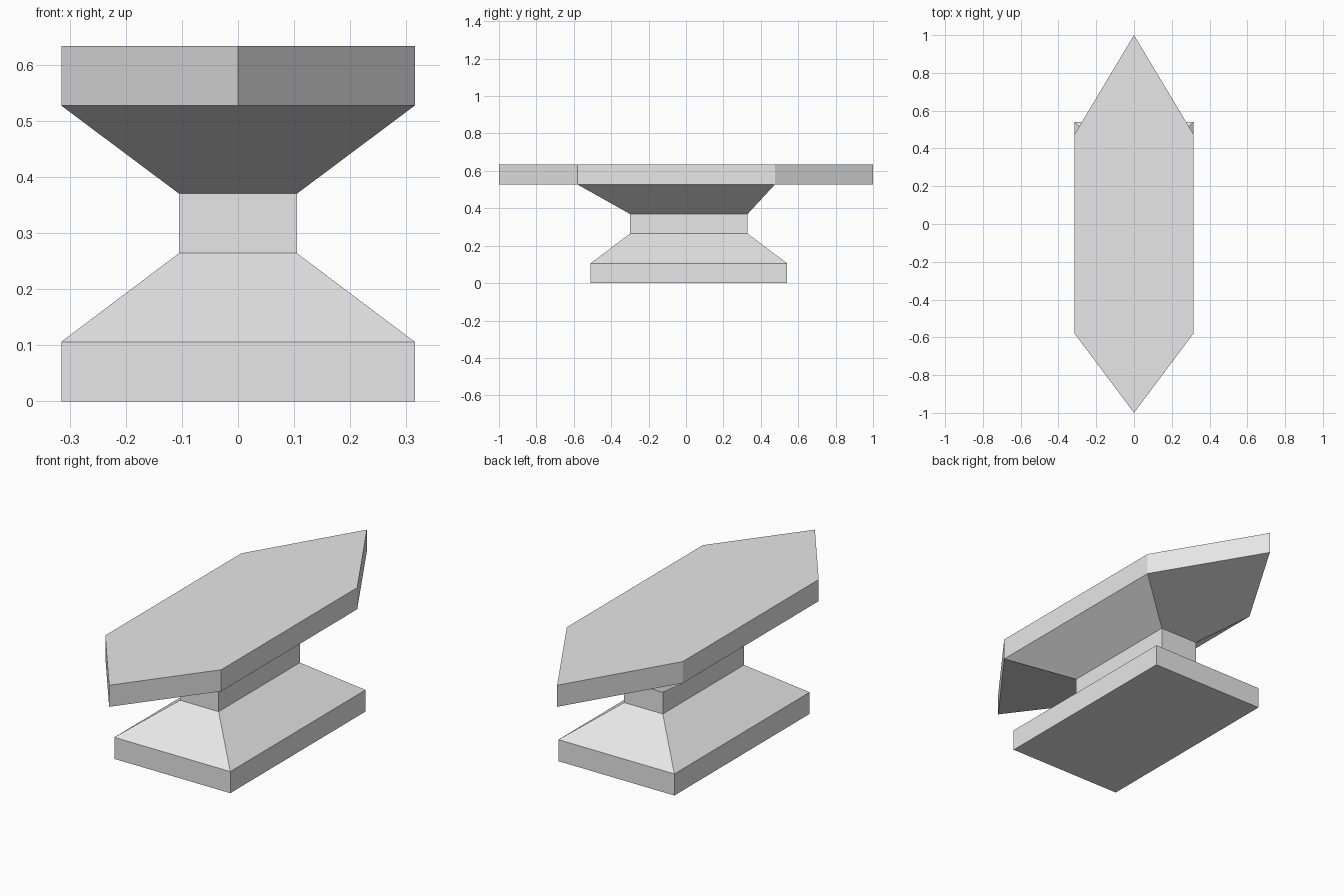
import bpy
import bmesh

cube = bpy.data.objects.get("Cube")
if cube:
    bpy.data.objects.remove(cube, do_unlink=True)

steel = bpy.data.materials.new("plain_grey")
steel.use_nodes = True
colour = (0.8, 0.8, 0.8, 1)
steel.diffuse_color = colour
steel.node_tree.nodes["Principled BSDF"].inputs["Base Color"].default_value = colour


def rect(half_width, front, back):
    return [(-half_width, front), (half_width, front), (half_width, back), (-half_width, back)]


def make_part(name, build):
    bm = bmesh.new()
    build(bm)
    mesh = bpy.data.meshes.new(name)
    bm.to_mesh(mesh)
    bm.free()
    mesh.materials.append(steel)
    obj = bpy.data.objects.new(name, mesh)
    bpy.context.collection.objects.link(obj)
    return obj


def ring(bm, outline, z):
    return [bm.verts.new((x, y, z)) for x, y in outline]


def bridge(bm, low, high):
    n = len(low)
    for i in range(n):
        j = (i + 1) % n
        bm.faces.new((low[i], low[j], high[j], high[i]))


WIDE, NARROW = 0.315, 0.105
WAIST = rect(NARROW, -0.30, 0.33)
FOOT = rect(WIDE, -0.51, 0.54)
HEAD = [(0, -1), (WIDE, -0.58), (WIDE, 0.475), (0, 1), (-WIDE, 0.475), (-WIDE, -0.58)]


# Slab foot with sloping shoulders
def build_base(bm):
    bottom, rim, neck = ring(bm, FOOT, 0), ring(bm, FOOT, 0.106), ring(bm, WAIST, 0.264)
    bm.faces.new(bottom[::-1])
    bridge(bm, bottom, rim)
    bridge(bm, rim, neck)


# Straight block between foot and head
def build_waist(bm):
    bridge(bm, ring(bm, WAIST, 0.264), ring(bm, WAIST, 0.37))


# Pointed head flaring out of the waist
def build_head(bm):
    fl, fr, br, bl = ring(bm, WAIST, 0.37)
    under, top = ring(bm, HEAD, 0.527), ring(bm, HEAD, 0.633)
    front_tip, front_r, back_r, back_tip, back_l, front_l = under
    bm.faces.new((front_tip, front_l, fl, fr, front_r))
    bm.faces.new((back_tip, back_r, br, bl, back_l))
    bm.faces.new((fr, br, back_r, front_r))
    bm.faces.new((bl, fl, front_l, back_l))
    bridge(bm, under, top)
    bm.faces.new(top)


make_part("base", build_base)
make_part("waist", build_waist)
make_part("head", build_head)
